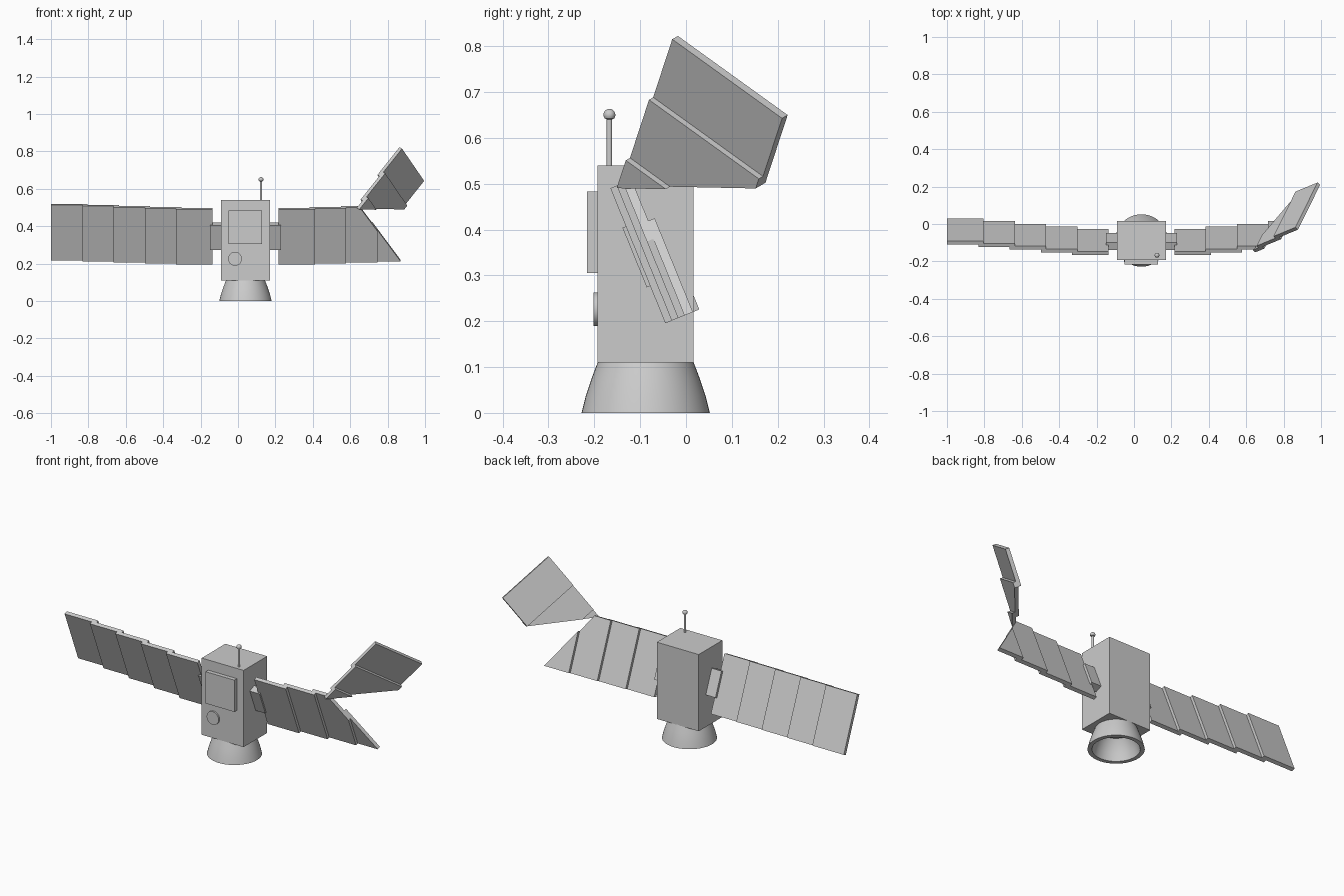
import bpy, bmesh, math
from mathutils import Vector, Matrix

if "Cube" in bpy.data.objects:
    bpy.data.objects.remove(bpy.data.objects["Cube"])

CX, CY = 0.04, -0.088          # body axis
W, PITCH, H, STEP, T = 0.195, 0.167, 0.318, 0.015, 0.02


def finish(bm, name, smooth=False):
    bmesh.ops.recalc_face_normals(bm, faces=bm.faces)
    me = bpy.data.meshes.new(name)
    bm.to_mesh(me)
    bm.free()
    ob = bpy.data.objects.new(name, me)
    bpy.context.collection.objects.link(ob)
    if smooth:
        bpy.context.view_layer.objects.active = ob
        ob.select_set(True)
        bpy.ops.object.shade_smooth_by_angle(angle=math.radians(35))
        ob.select_set(False)
    return ob


def add_box(bm, lo, hi):
    lo, hi = Vector(lo), Vector(hi)
    m = Matrix.Translation((lo + hi) / 2) @ Matrix.Diagonal((*(hi - lo), 1))
    bmesh.ops.create_cube(bm, size=1, matrix=m)


def box(name, lo, hi):
    bm = bmesh.new()
    add_box(bm, lo, hi)
    return finish(bm, name)


def lathe(name, profile, loc, axis='Z', closed=False, n=48):
    bm = bmesh.new()
    vs = [bm.verts.new((r, 0, z)) for r, z in profile]
    pairs = list(zip(vs, vs[1:])) + ([(vs[-1], vs[0])] if closed else [])
    es = [bm.edges.new(p) for p in pairs]
    bmesh.ops.spin(bm, geom=vs + es, cent=(0, 0, 0), axis=(0, 0, 1),
                   angle=2 * math.pi, steps=n, use_duplicate=False)
    bmesh.ops.remove_doubles(bm, verts=bm.verts, dist=1e-5)
    m = Matrix.Translation(loc)
    if axis == 'Y':                # point towards the front
        m = m @ Matrix.Rotation(math.pi / 2, 4, 'X')
    bm.transform(m)
    return finish(bm, name, True)


# Body, front hatch
box("body", (CX - 0.13, -0.193, 0.11), (CX + 0.13, 0.016, 0.54))
box("front_hatch", (-0.05, -0.216, 0.305), (0.128, -0.19, 0.483))

# Round port, hollow engine bell, antenna
lathe("round_port", [(0, 0), (0.037, 0), (0.037, 0.013), (0, 0.013)],
      (-0.016, -0.189, 0.226), 'Y')
lathe("engine_bell", [(0.104, 0.112), (0.118, 0.075), (0.131, 0.036), (0.14, 0),
                      (0.118, 0), (0.108, 0.04), (0.092, 0.08), (0.075, 0.105),
                      (0, 0.105), (0, 0.112)], (CX, CY, 0))
ball = [(0.013 * math.sin(a), 0.11 - 0.013 * math.cos(a))
        for a in [math.pi * i / 10 for i in range(3, 11)]]
lathe("antenna", [(0, -0.01), (0.006, -0.01), (0.006, 0.1)] + ball,
      (0.123, -0.167, 0.54), n=20)


def frame(origin, u, w, local=(0, 0, 0)):
    """Maps (along wing, down wing, through wing) so that local lands on origin."""
    u, w = Vector(u).normalized(), Vector(w).normalized()
    n = u.cross(w).normalized()
    w = n.cross(u)
    m = Matrix((u, w, n)).transposed().to_4x4()
    return Matrix.Translation(origin) @ m @ Matrix.Translation(-Vector(local))


def wing(name, mat, tear=None, keep_inner=True):
    """Overlapping stepped slats, optionally cut along the diagonal tear."""
    for k in range(5):
        bm = bmesh.new()
        s = 0.176 + PITCH * k
        add_box(bm, (s, 0, k * STEP), (s + W, H, k * STEP + T))
        if tear:
            bmesh.ops.bisect_plane(bm, geom=bm.verts[:] + bm.edges[:] + bm.faces[:],
                                   plane_co=(tear, 0, 0), plane_no=(1, -0.69, 0),
                                   clear_outer=keep_inner, clear_inner=not keep_inner)
            bmesh.ops.holes_fill(bm, edges=bm.edges[:])
        if bm.faces:
            bm.transform(mat)
            finish(bm, f"{name}_{k + 1}")
        else:
            bm.free()


right = frame((CX, -0.165, 0.49), (1, 0, 0), (0, 0.377, -0.926))
left = Matrix.Translation((2 * CX, 0, 0)) @ Matrix.Diagonal((-1, 1, 1, 1)) @ right
# Torn-off part, placed by its front top tip
broken = frame((0.877, -0.03, 0.815), (0.603, 0.249, 0.759), (0.378, 0.756, -0.535),
               (0.176 + 4 * PITCH + W, 0, 4 * STEP))

wing("left_panel", left)
wing("right_panel_stub", right, 0.61, True)
wing("right_panel_broken", broken, 0.625, False)

# Wing brackets
for side, mat in (("left", left), ("right", right)):
    bm = bmesh.new()
    add_box(bm, (0.12, 0.09, -0.008), (0.19, 0.23, 0.034))
    bm.transform(mat)
    finish(bm, side + "_bracket")
